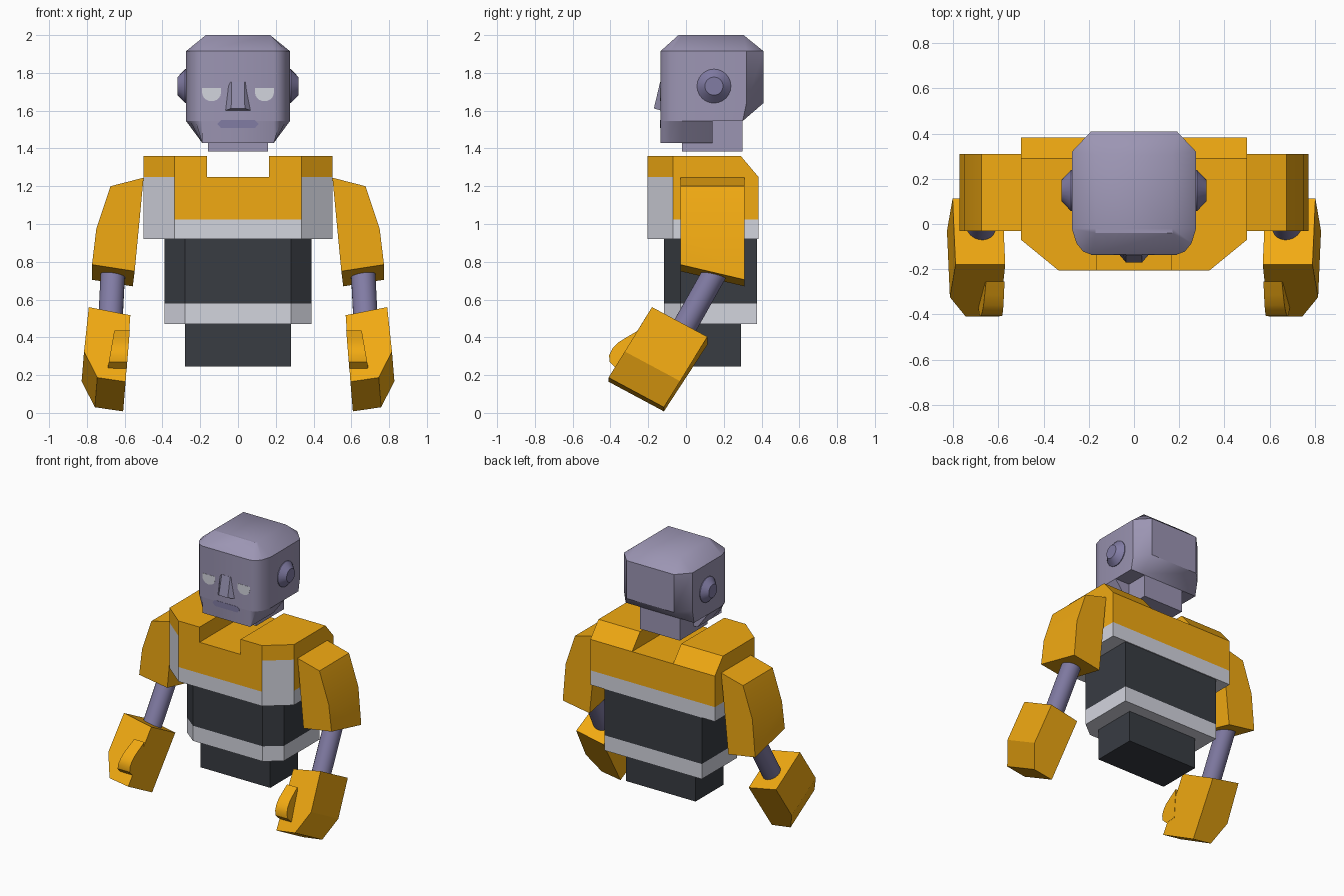
import bpy, bmesh
from math import sin, cos, pi, radians
from mathutils import Vector

if "Cube" in bpy.data.objects:
    bpy.data.objects.remove(bpy.data.objects["Cube"])


def material(name, rgb):
    m = bpy.data.materials.new(name)
    m.diffuse_color = (*rgb, 1)
    m.use_nodes = True
    m.node_tree.nodes["Principled BSDF"].inputs["Base Color"].default_value = m.diffuse_color
    return m


YELLOW = material("yellow", (0.88, 0.40, 0.006))
LILAC = material("lilac_grey", (0.33, 0.30, 0.45))
STEEL = material("steel_lilac", (0.22, 0.20, 0.37))
DARK = material("dark", (0.04, 0.045, 0.055))
PALE = material("pale", (0.65, 0.66, 0.73))
NOSE = material("nose_grey", (0.28, 0.26, 0.40))


def loft(name, rings, mat, mirror=False, smooth=None):
    """Skin a stack of equal-length point rings and cap both ends."""
    bm = bmesh.new()
    vs = [[bm.verts.new(p) for p in r] for r in rings]
    n = len(vs[0])
    for a, b in zip(vs, vs[1:]):
        for i in range(n):
            j = (i + 1) % n
            bm.faces.new((a[i], a[j], b[j], b[i]))
    bm.faces.new(vs[0])
    bm.faces.new(vs[-1])
    bmesh.ops.remove_doubles(bm, verts=bm.verts[:], dist=0.0005)
    bmesh.ops.recalc_face_normals(bm, faces=bm.faces[:])
    me = bpy.data.meshes.new(name)
    bm.to_mesh(me)
    bm.free()
    me.materials.append(mat)
    ob = bpy.data.objects.new(name, me)
    bpy.context.collection.objects.link(ob)
    if smooth:
        bpy.ops.object.select_all(action='DESELECT')
        ob.select_set(True)
        bpy.context.view_layer.objects.active = ob
        bpy.ops.object.shade_smooth_by_angle(angle=radians(smooth))
    if mirror:
        ob.modifiers.new("mirror", 'MIRROR').use_mirror_merge = False
    return ob


def at_z(outline, z, hw=9, y0=-9, y1=9):
    """Lay an xy outline at height z, clamped to a box."""
    return [(max(-hw, min(hw, x)), max(y0, min(y1, y)), z) for x, y in outline]


def prism(name, outline, z0, z1, mat, **kw):
    return loft(name, [at_z(outline, z0), at_z(outline, z1)], mat, **kw)


def symmetric(half):
    return half + [(-x, y) for x, y in reversed(half)]


def circle(c, axis, r, n):
    q = Vector((0, 0, 1)).rotation_difference(Vector(axis))
    return [Vector(c) + q @ Vector((r * cos(2 * pi * i / n), r * sin(2 * pi * i / n), 0)) for i in range(n)]


# Head: rounded front corners, chamfered back, clamped crown and nape
skull = symmetric([(0.19, -0.135), (0.225, -0.122), (0.255, -0.085), (0.275, -0.02),
                   (0.275, 0.32), (0.19, 0.41)])
loft("head", [at_z(skull, 1.545, y1=0.30), at_z(skull, 1.64), at_z(skull, 1.915),
              at_z(skull, 2.0, 0.17, -0.04, 0.305)], LILAC, smooth=40)
loft("jaw", [at_z(skull, 1.43, hw=0.19, y1=0.14), at_z(skull, 1.545, y1=0.14)], LILAC, smooth=40)
prism("neck", symmetric([(0.16, -0.02), (0.16, 0.30)]), 1.385, 1.55, LILAC)

# Face
loft("nose", [[(-0.07, -0.13, 1.60), (0.07, -0.13, 1.60), (0.052, -0.13, 1.75), (-0.052, -0.13, 1.75)],
              [(-0.036, -0.17, 1.612), (0.036, -0.17, 1.612), (0.034, -0.137, 1.752), (-0.034, -0.137, 1.752)]], NOSE)
eye = [(0.14 + 0.05 * cos(a), 1.695 - 0.045 * sin(a)) for a in (pi * i / 10 for i in range(11))]
eye = [(0.09, 1.72)] + eye[::-1] + [(0.19, 1.72)]
loft("eye", [[(x, y, z) for x, z in eye] for y in (-0.13, -0.1365)], PALE, mirror=True)
mouth = [(-0.11, 1.53), (-0.09, 1.508), (0.09, 1.508), (0.11, 1.53), (0.09, 1.55), (-0.09, 1.55)]
loft("mouth", [[(x, y, z) for x, z in mouth] for y in (-0.13, -0.1365)], STEEL)
loft("ear", [circle((x, 0.148, 1.73), (1, 0, 0), r, 24) for x, r in ((0.26, 0.09), (0.28, 0.09), (0.32, 0.048))],
     STEEL, mirror=True, smooth=30)

# Chest with pale corner panels, pale hem and shoulder yokes
chest = symmetric([(0.335, -0.205), (0.5, -0.07), (0.5, 0.383)])
torso = prism("chest", chest, 1.025, 1.25, YELLOW)
torso.data.materials.append(PALE)
for f in torso.data.polygons:
    if abs(f.normal.x) > 0.2 and f.normal.y < -0.2:
        f.material_index = 1
prism("chest_hem", chest, 0.92, 1.025, PALE)
yoke = [(0.165, -0.205), (0.335, -0.205), (0.5, -0.07), (0.5, 0.383), (0.165, 0.383)]
loft("shoulder_yoke", [at_z(yoke, 1.25), at_z(yoke, 1.36, y1=0.29)], YELLOW, mirror=True)

# Waist, belt and hips
waist = symmetric([(0.28, -0.117), (0.39, -0.03), (0.39, 0.376)])
prism("waist", waist, 0.58, 0.92, DARK)
prism("belt", waist, 0.47, 0.58, PALE)
prism("hips", symmetric([(0.28, -0.03), (0.28, 0.29)]), 0.245, 0.47, DARK)

# Sleeves: curved outer side, cuff dropping towards the back
sleeve = [(0.5, 1.245), (0.675, 1.2), (0.75, 0.975)]
loft("sleeve", [[(x, y, z) for x, z in sleeve + [(0.773, 0.785 - d), (0.547 + d / 8, 0.75 - d)]]
                for y, d in ((-0.03, 0), (0.31, 0.08))], YELLOW, mirror=True, smooth=35)

# Forearms
top, end = Vector((0.66, 0.18, 0.79)), Vector((0.68, -0.04, 0.40))
loft("forearm", [circle(p, end - top, 0.065, 20) for p in (top, end)], STEEL, mirror=True, smooth=30)

# Hands: front outline swept back along the tilt, with a thumb on the inner edge
palm = [Vector(p) for p in ((0.57, -0.18, 0.517), (0.79, -0.18, 0.56), (0.815, -0.324, 0.325),
                            (0.745, -0.41, 0.187), (0.595, -0.41, 0.165))]
back = Vector((0.013, 0.293, -0.157))
loft("hand", [palm, [p + back for p in palm]], YELLOW, mirror=True)
thumb = [(-0.255, 0.435), (-0.315, 0.40), (-0.36, 0.372), (-0.39, 0.34), (-0.407, 0.305),
         (-0.405, 0.27), (-0.37, 0.235), (-0.29, 0.24)]
loft("thumb", [[(0.573 + 0.08 * (0.435 - z), y, z) for y, z in thumb],
               [(0.655 + 0.175 * (0.435 - z), y, z) for y, z in thumb]], YELLOW, mirror=True, smooth=35)
